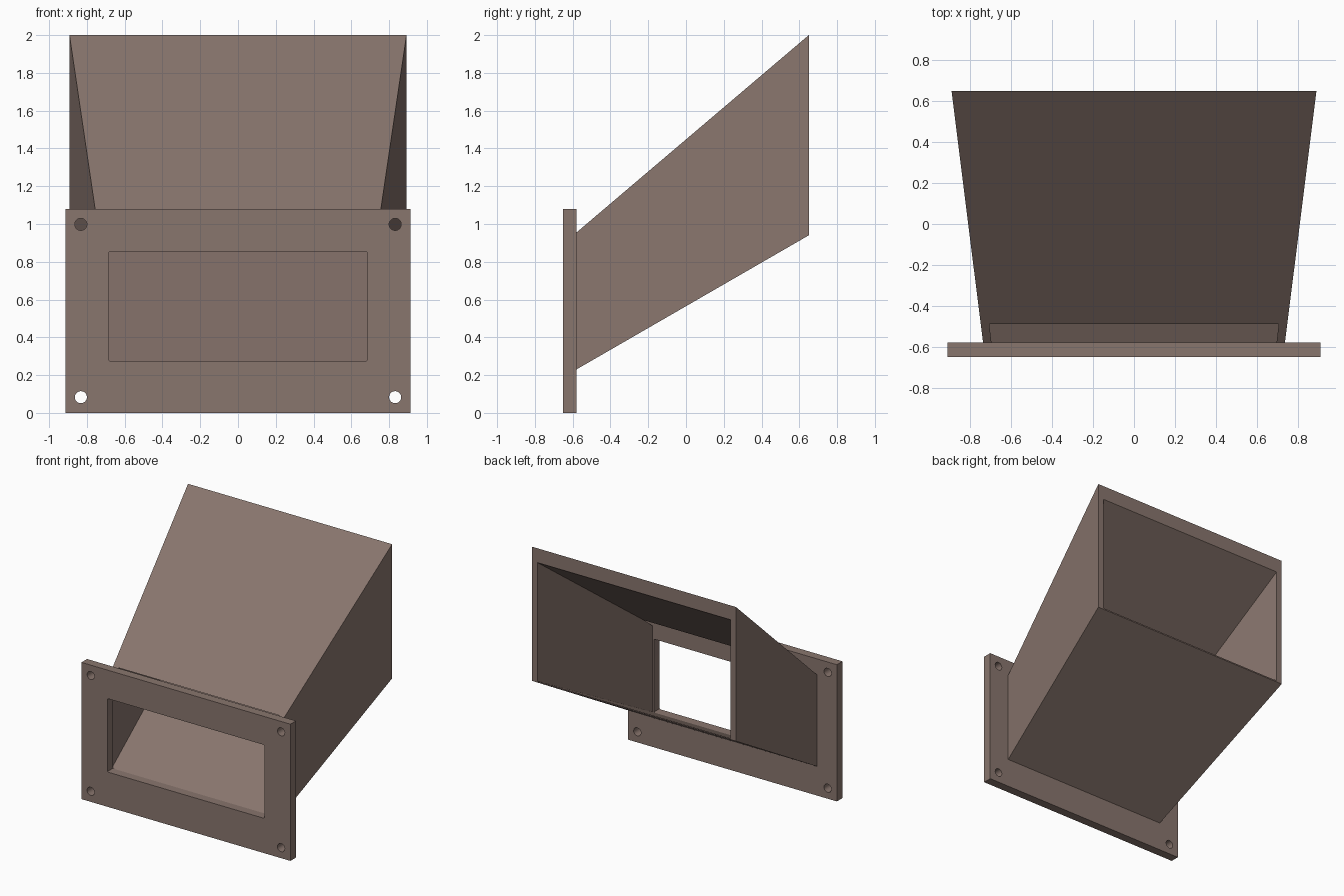
import bpy, bmesh
from math import radians

if "Cube" in bpy.data.objects:
    bpy.data.objects.remove(bpy.data.objects["Cube"])

mat = bpy.data.materials.new("brown_plastic")
mat.diffuse_color = (0.25, 0.18, 0.155, 1)
mat.use_nodes = True
mat.node_tree.nodes["Principled BSDF"].inputs["Base Color"].default_value = mat.diffuse_color


def loft(name, front, back):
    """Tapered box between two upright rectangles given as (y, half_width, z_low, z_high)."""
    bm = bmesh.new()
    rings = [[bm.verts.new(p) for p in ((-w, y, a), (w, y, a), (w, y, b), (-w, y, b))]
             for y, w, a, b in (front, back)]
    f, r = rings
    bm.faces.new(f)
    bm.faces.new(r[::-1])
    for i in range(4):
        j = (i + 1) % 4
        bm.faces.new((f[i], r[i], r[j], f[j]))
    bmesh.ops.recalc_face_normals(bm, faces=bm.faces[:])
    me = bpy.data.meshes.new(name)
    bm.to_mesh(me)
    bm.free()
    ob = bpy.data.objects.new(name, me)
    bpy.context.collection.objects.link(ob)
    return ob


def cut(target, cutter):
    m = target.modifiers.new("cut", 'BOOLEAN')
    m.operation = 'DIFFERENCE'
    m.solver = 'EXACT'
    m.object = cutter
    bpy.context.view_layer.objects.active = target
    bpy.ops.object.modifier_apply(modifier=m.name)
    bpy.data.objects.remove(cutter)


def extend(a, b, t):
    """Point along the taper from section a to section b."""
    return tuple(p + (q - p) * t for p, q in zip(a, b))


# Mounting flange
flange = loft("mounting_flange", (-0.65, 0.913, 0, 1.08), (-0.58, 0.913, 0, 1.08))

# Rectangular opening with slightly rounded corners
opening = loft("opening_cutter", (-0.75, 0.686, 0.275, 0.855), (-0.5, 0.686, 0.275, 0.855))
bm = bmesh.new()
bm.from_mesh(opening.data)
edges = [e for e in bm.edges if abs(e.verts[0].co.y - e.verts[1].co.y) > 0.1]
bmesh.ops.bevel(bm, geom=edges, offset=0.01, segments=3, affect='EDGES', profile=0.5)
bm.to_mesh(opening.data)
bm.free()
cut(flange, opening)

# Four screw holes
for x in (-0.832, 0.832):
    for z in (0.083, 0.998):
        bpy.ops.mesh.primitive_cylinder_add(vertices=32, radius=0.032, depth=0.3,
                                            location=(x, -0.615, z), rotation=(radians(90), 0, 0))
        cut(flange, bpy.context.object)

# Rising, widening duct hollowed by a tapered cavity
duct = loft("duct", (-0.58, 0.738, 0.23, 0.955), (0.65, 0.892, 0.94, 2.0))
c0, c1 = (-0.58, 0.697, 0.275, 0.964), (0.65, 0.843, 0.95, 1.887)
cut(duct, loft("cavity_cutter", extend(c0, c1, -0.05), extend(c0, c1, 1.05)))

for ob in (flange, duct):
    ob.data.materials.clear()
    ob.data.materials.append(mat)

# Smooth the round holes, keep all other edges sharp
bpy.ops.object.select_all(action='DESELECT')
flange.select_set(True)
bpy.context.view_layer.objects.active = flange
bpy.ops.object.shade_smooth_by_angle(angle=radians(30))
